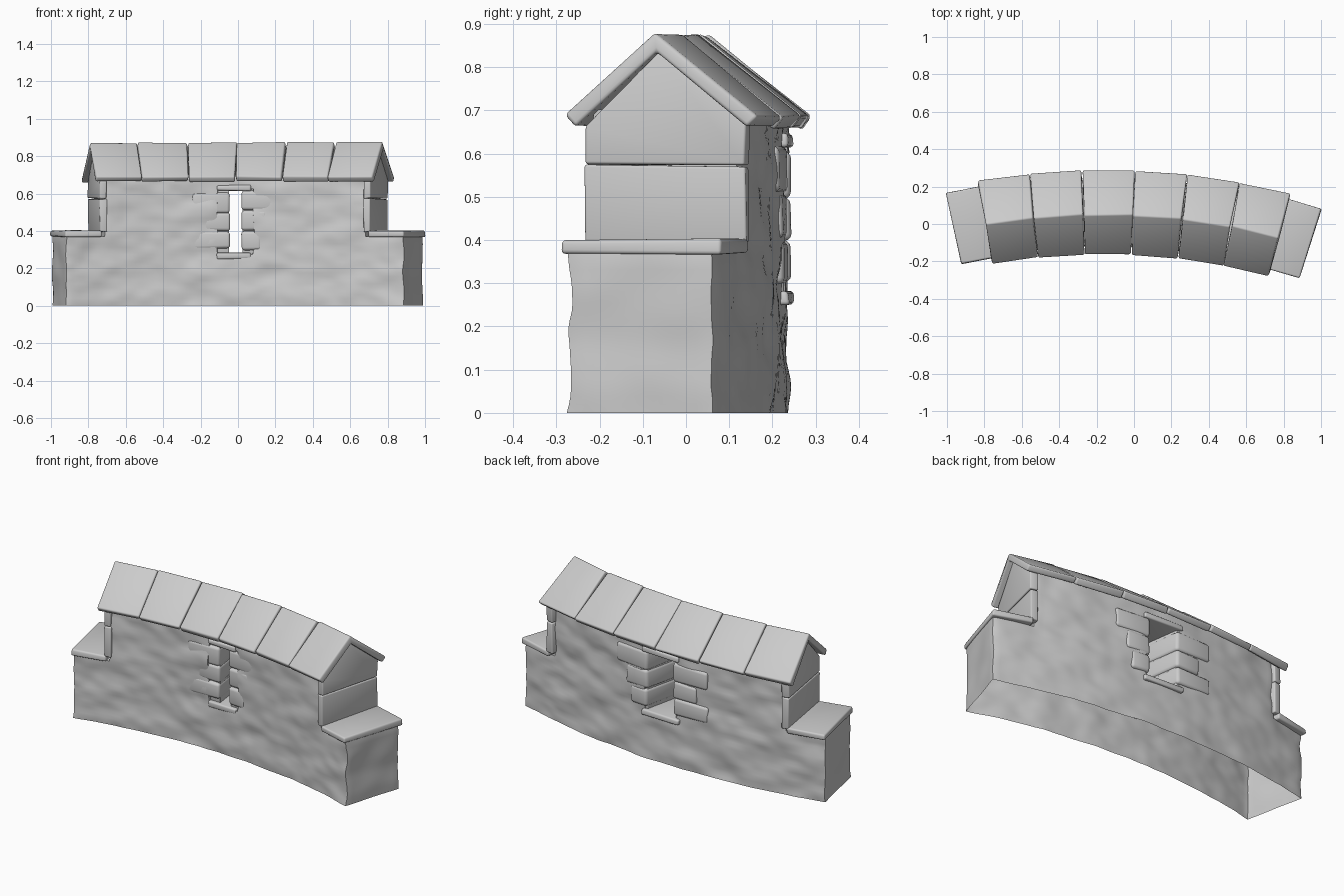
import bpy, bmesh, math, random
from mathutils import Vector, noise

cube = bpy.data.objects.get("Cube")
if cube:
    bpy.data.objects.remove(cube)
random.seed(4)

stone = bpy.data.materials.new("grey stone")
stone.use_nodes = True
GREY = (0.6, 0.6, 0.6, 1)
stone.diffuse_color = GREY
stone.node_tree.nodes["Principled BSDF"].inputs["Base Color"].default_value = GREY

# The wall follows an arc: s runs along it, r is the offset from its centre line
RADIUS, TURN = 3.67, math.radians(2.37)
CENTRE = Vector((-0.157, -3.604, 0))


def bend(s, r, z):
    a = s / RADIUS + TURN
    return CENTRE + Vector(((RADIUS + r) * math.sin(a), (RADIUS + r) * math.cos(a), z))


def finish(name, bm, angle=40):
    mesh = bpy.data.meshes.new(name)
    bm.to_mesh(mesh)
    bm.free()
    mesh.materials.append(stone)
    obj = bpy.data.objects.new(name, mesh)
    bpy.context.collection.objects.link(obj)
    bpy.ops.object.select_all(action="DESELECT")
    obj.select_set(True)
    bpy.context.view_layer.objects.active = obj
    bpy.ops.object.shade_smooth_by_angle(angle=math.radians(angle))


def loft(name, ring_a, ring_b, bevel=0.009, jitter=0.003):
    """Join two matching rings of (s, r, z) points, with rounded worn edges."""
    bm = bmesh.new()
    rings = [[bm.verts.new(bend(*(c + random.uniform(-jitter, jitter) for c in p)))
              for p in ring] for ring in (ring_a, ring_b)]
    for ring in rings:
        bm.faces.new(ring)
    n = len(ring_a)
    for i in range(n):
        j = (i + 1) % n
        bm.faces.new((rings[0][i], rings[0][j], rings[1][j], rings[1][i]))
    bmesh.ops.recalc_face_normals(bm, faces=bm.faces)
    bmesh.ops.bevel(bm, geom=bm.edges[:], offset=bevel, segments=3,
                    profile=0.5, affect="EDGES", clamp_overlap=True)
    finish(name, bm)


def prism(name, profile, s0, s1, **kw):
    """Run an (r, z) profile along the arc."""
    loft(name, [(s0, r, z) for r, z in profile], [(s1, r, z) for r, z in profile], **kw)


def block(name, s0, s1, half, z0, z1, **kw):
    prism(name, [(-half, z0), (half, z0), (half, z1), (-half, z1)], s0, s1, **kw)


def slab(name, front, back, half, z0, z1, **kw):
    """A level stone with its own (s0, s1) span on the front and on the back."""
    plan = [(front[0], -half), (front[1], -half), (back[1], half), (back[0], half)]
    loft(name, [(s, r, z0) for s, r in plan], [(s, r, z1) for s, r in plan], **kw)


# Rough wall: a stepped shell of cells, open underneath, with a slit through it
CELL, RCELL, ZCELL = 0.02, 0.0203, 0.0195
HALF_LONG, HALF_UPPER, DEEP, STEP, TOP = 48, 37, 17, 19, 36


def solid(i, j, k):
    if not (0 <= j < DEEP and k < TOP):
        return False
    reach = HALF_LONG if k < STEP else HALF_UPPER
    slit = -5 <= i < 5 and 14 <= k < 32
    return -reach <= i < reach and not slit


bm = bmesh.new()
corners = {}


def corner(p):
    if p not in corners:
        r = (p[1] - DEEP / 2) * RCELL - 0.005
        corners[p] = bm.verts.new((p[0] * CELL, r, p[2] * ZCELL))
    return corners[p]


for i in range(-HALF_LONG, HALF_LONG):
    for j in range(DEEP):
        for k in range(TOP):
            if not solid(i, j, k):
                continue
            for axis in range(3):
                for side in (0, 1):
                    near = [i, j, k]
                    near[axis] += 2 * side - 1
                    if solid(*near):
                        continue
                    quad = []
                    for u, v in ((0, 0), (1, 0), (1, 1), (0, 1)):
                        p = [i, j, k]
                        p[axis] += side
                        p[(axis + 1) % 3] += u
                        p[(axis + 2) % 3] += v
                        quad.append(corner(tuple(p)))
                    bm.faces.new(quad if side else quad[::-1])
bmesh.ops.smooth_vert(bm, verts=[v for v in bm.verts if v.co.z > 0], factor=0.5,
                      use_axis_x=True, use_axis_y=True, use_axis_z=False)
for v in bm.verts:
    s, r, z = v.co
    q = Vector((s * 5, r * 6, z * 9))
    lump = noise.noise(q) * 0.011 + noise.noise(q * 2.3) * 0.005
    push = noise.noise(q + Vector((9, 4, 2))) * 0.007
    v.co = bend(s + push, r + lump, z)
bmesh.ops.recalc_face_normals(bm, faces=bm.faces)
finish("wall", bm, 50)

# Coping slabs and end facing at both ends
gable = [(-0.192, 0.575), (0.192, 0.575), (0.192, 0.665), (-0.012, 0.838), (-0.192, 0.662)]
for side, word in ((-1, "right"), (1, "left")):
    block(word + "_coping", side * 0.755, side * 0.967, 0.194, 0.369, 0.402)
    block(word + "_end_slab", side * 0.728, side * 0.769, 0.192, 0.395, 0.572, bevel=0.006)
    prism(word + "_gable_slab", gable, side * 0.728, side * 0.769, bevel=0.006)

# Roof: six pitched sections with narrow gaps
pitch = [(-0.231, 0.691), (-0.015, 0.876), (0.226, 0.684),
         (0.202, 0.657), (-0.015, 0.834), (-0.209, 0.661)]
SECTIONS, ROOF_HALF = 6, 0.797
width = 2 * ROOF_HALF / SECTIONS
for n in range(SECTIONS):
    start = -ROOF_HALF + n * width
    prism("roof_section_%d" % (n + 1), pitch, start + 0.002, start + width - 0.002,
          jitter=0.004)

# Slit surround: lintel and sill, wider at the back
for name, z0, z1 in (("lintel", 0.615, 0.645), ("sill", 0.25, 0.281)):
    slab(name, (-0.105, 0.085), (-0.12, 0.115), 0.182, z0, z1)

# Splayed jambs: a smooth liner faced with staggered stones (z0, z1, reach)
jambs = {-1: [(0.305, 0.397, 0.25), (0.4, 0.497, 0.18), (0.497, 0.602, 0.245)],
         1: [(0.298, 0.4, 0.145), (0.403, 0.51, 0.175), (0.51, 0.617, 0.24)]}
for side, rows in jambs.items():
    word = "left" if side > 0 else "right"
    slab(word + "_jamb_liner", (side * 0.036, side * 0.13), (side * 0.088, side * 0.13),
         0.16, 0.265, 0.632, bevel=0.004, jitter=0)
    for n, (z0, z1, reach) in enumerate(rows):
        slab("%s_jamb_stone_%d" % (word, n + 1), (side * 0.03, side * reach),
             (side * 0.083, side * (reach + 0.045)), 0.177, z0, z1,
             bevel=0.016, jitter=0.003)
